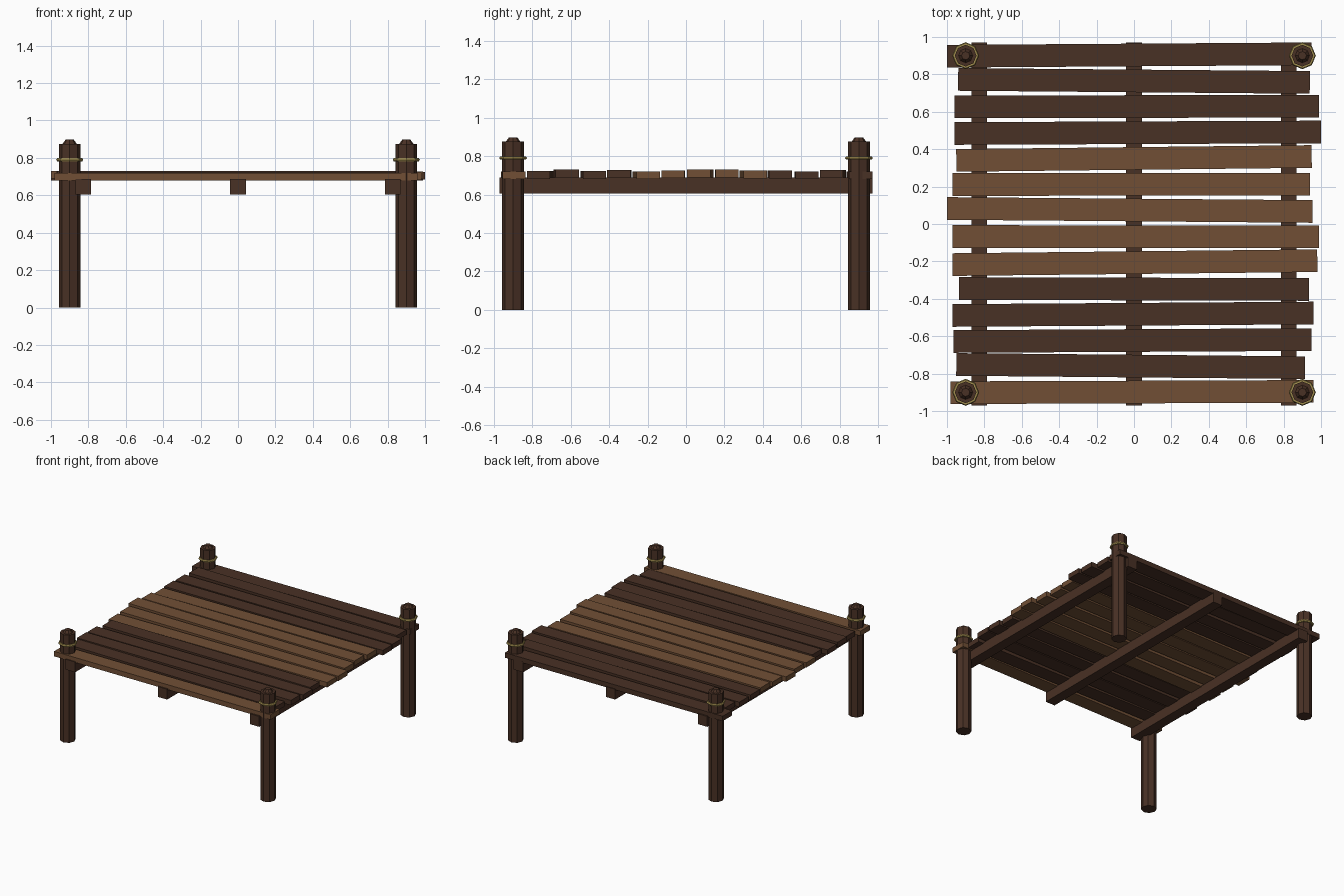
import bpy, math

if "Cube" in bpy.data.objects:
    bpy.data.objects.remove(bpy.data.objects["Cube"])

def material(name, rgb):
    m = bpy.data.materials.new(name)
    m.diffuse_color = (*[(c / 255) ** 2.2 for c in rgb], 1)
    m.use_nodes = True
    m.node_tree.nodes["Principled BSDF"].inputs["Base Color"].default_value = m.diffuse_color
    return m

DARK = material("dark_wood", (74, 52, 41))
LIGHT = material("light_wood", (112, 80, 56))
ROPE = material("rope", (160, 140, 80))

def finish(name, mat):
    o = bpy.context.object
    o.name = name
    o.data.materials.append(mat)
    return o

def box(name, loc, size, mat, turn=0):
    bpy.ops.mesh.primitive_cube_add(size=1, location=loc, rotation=(0, 0, turn))
    o = finish(name, mat)
    o.scale = size
    return o

# Deck planks: left x, right x, y at left end, y at right end, top z, light?
planks = [
    (-1.00, .95, .897, .910, .720, 0), (-.94, .94, .773, .757, .728, 0),
    (-.96, .99, .626, .630, .720, 0), (-.96, 1.0, .484, .492, .724, 0),
    (-.95, .95, .340, .361, .724, 1), (-.97, .94, .211, .213, .729, 1),
    (-1.00, .955, .083, .067, .729, 1), (-.97, .99, -.067, -.068, .726, 1),
    (-.97, .98, -.217, -.196, .721, 1), (-.935, .935, -.345, -.350, .728, 0),
    (-.97, .96, -.489, -.476, .722, 0), (-.965, .95, -.628, -.618, .729, 0),
    (-.95, .915, -.751, -.768, .722, 0), (-.98, .96, -.902, -.895, .720, 1),
]
for i, (x0, x1, y0, y1, top, light) in enumerate(planks):
    box(f"deck_plank_{i + 1}", ((x0 + x1) / 2, (y0 + y1) / 2, top - .02),
        (math.hypot(x1 - x0, y1 - y0), .121, .04),
        LIGHT if light else DARK, math.atan2(y1 - y0, x1 - x0))

# Support beams under the deck
for name, x in (("left", -.828), ("middle", 0), ("right", .828)):
    box(f"{name}_beam", (x, 0, .646), (.084, 1.94, .084), DARK)

# Corner posts, each with a tapered cap and a rope ring
for sx, side in ((-1, "left"), (1, "right")):
    for sy, end in ((-1, "front"), (1, "back")):
        x, y, tag = sx * .9, sy * .9, f"{end}_{side}"
        bpy.ops.mesh.primitive_cylinder_add(vertices=8, radius=.058, depth=.875,
                                            location=(x, y, .4375))
        finish(f"{tag}_post", DARK)
        bpy.ops.mesh.primitive_cone_add(vertices=8, radius1=.044, radius2=.022,
                                        depth=.03, location=(x, y, .882))
        finish(f"{tag}_post_cap", DARK)
        bpy.ops.mesh.primitive_torus_add(major_segments=8, minor_segments=6,
                                         major_radius=.062, minor_radius=.01,
                                         location=(x, y, .79))
        finish(f"{tag}_rope_ring", ROPE)
